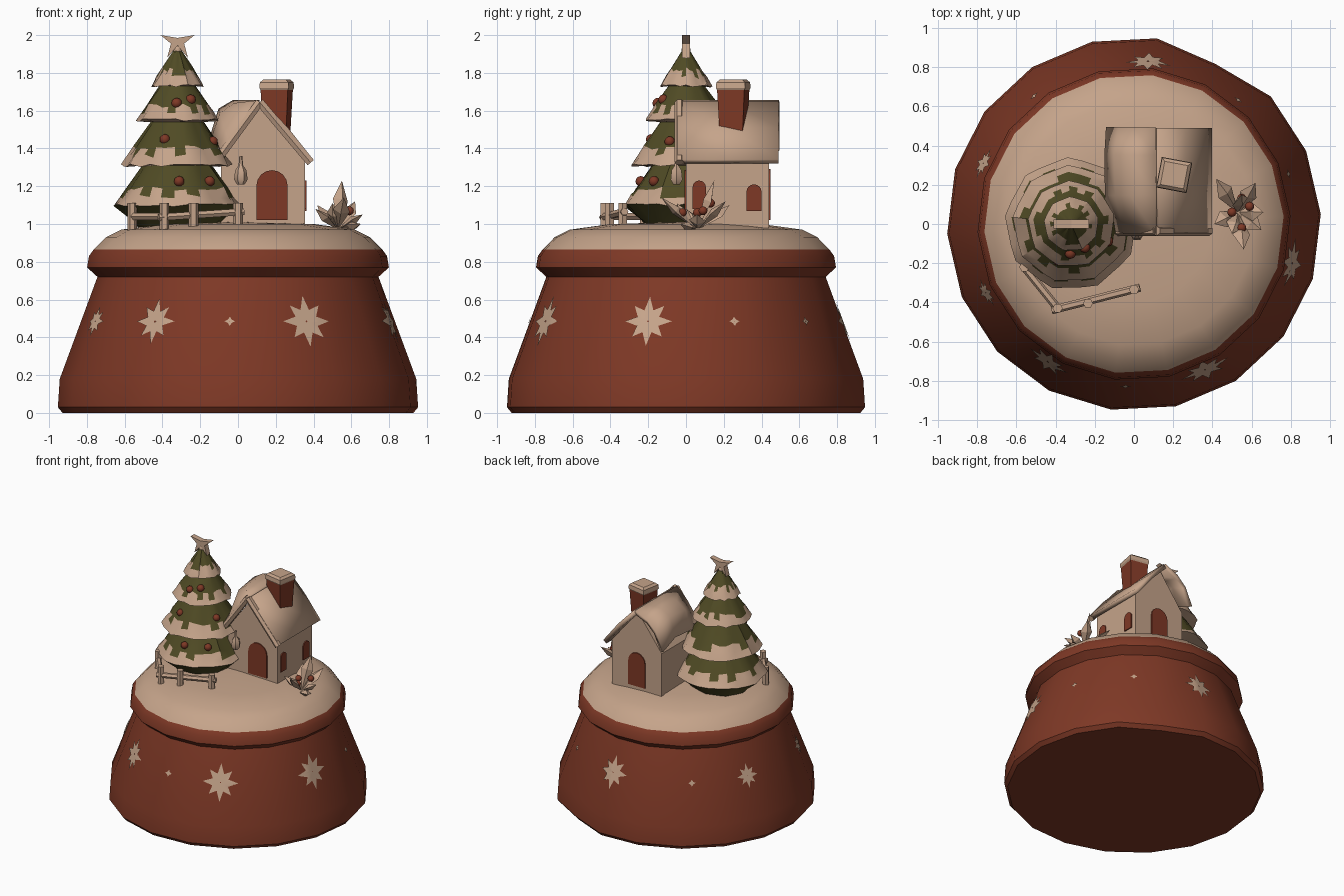
import bpy, bmesh, math, random
from mathutils import Vector, Matrix

random.seed(4)
if "Cube" in bpy.data.objects:
    bpy.data.objects.remove(bpy.data.objects["Cube"])


def material(name, rgb):
    m = bpy.data.materials.new(name)
    m.use_nodes = True
    m.diffuse_color = (*rgb, 1)
    m.node_tree.nodes["Principled BSDF"].inputs["Base Color"].default_value = (*rgb, 1)
    return m


RED = material("brick_red", (0.21, 0.04, 0.019))
CREAM = material("snow_cream", (0.56, 0.37, 0.255))
GREEN = material("pine_green", (0.08, 0.07, 0.018))


def finish(bm, name, mats, smooth=35):
    bmesh.ops.recalc_face_normals(bm, faces=bm.faces)
    me = bpy.data.meshes.new(name)
    bm.to_mesh(me)
    bm.free()
    for m in mats:
        me.materials.append(m)
    ob = bpy.data.objects.new(name, me)
    bpy.context.collection.objects.link(ob)
    if smooth:
        bpy.ops.object.select_all(action='DESELECT')
        ob.select_set(True)
        bpy.context.view_layer.objects.active = ob
        bpy.ops.object.shade_smooth_by_angle(angle=math.radians(smooth))
    return ob


def loft(name, rows, mats, pick=lambda r, c: 0, closed=True, caps=True, smooth=35):
    """Skin neighbouring rows of points; pick gives the material of a face."""
    bm = bmesh.new()
    vs = [[bm.verts.new(p) for p in row] for row in rows]
    n = len(rows[0])
    for r in range(len(rows) - 1):
        for c in range(n if closed else n - 1):
            d = (c + 1) % n
            f = bm.faces.new((vs[r][c], vs[r][d], vs[r + 1][d], vs[r + 1][c]))
            f.material_index = pick(r, c)
    if caps:
        bm.faces.new(vs[0])
        f = bm.faces.new(vs[-1])
        f.material_index = pick(len(rows) - 2, 0)
    return finish(bm, name, mats, smooth)


def ring(r, z, n, phase=0, centre=(0, 0)):
    return [(centre[0] + r * math.cos(phase + math.tau * i / n),
             centre[1] + r * math.sin(phase + math.tau * i / n), z) for i in range(n)]


def prism(name, outline, depth, mat, matrix):
    """Extrude a local x-z outline along local +y."""
    rows = [[matrix @ Vector((x, y, z)) for x, z in outline] for y in (0, depth)]
    return loft(name, rows, [mat], smooth=0)


def rod(name, a, b, r, mat, sides=6):
    a, b = Vector(a), Vector(b)
    q = (b - a).to_track_quat('Z', 'Y')
    rows = [[p + q @ Vector(v) for v in ring(r, 0, sides)] for p in (a, b)]
    return loft(name, rows, [mat], smooth=40)


def ball(name, loc, r, mat, squash=1):
    bm = bmesh.new()
    bmesh.ops.create_icosphere(bm, subdivisions=2, radius=r)
    bmesh.ops.transform(bm, matrix=Matrix.Translation(loc) @ Matrix.Diagonal((1, 1, squash, 1)),
                        verts=bm.verts)
    return finish(bm, name, [mat])


def poly_radius(a, n, phase):
    step = math.tau / n
    return math.cos(step / 2) / math.cos((a - phase) % step - step / 2)


# Base: bell shaped pedestal with a rim and a snow mound on top
SIDES, PHASE = 18, math.radians(3)
profile = [(0.93, 0.0), (0.955, 0.03), (0.945, 0.18), (0.745, 0.72), (0.80, 0.77), (0.79, 0.83),
           (0.765, 0.865), (0.70, 0.93), (0.62, 0.97), (0.40, 1.0), (0.03, 1.01)]
rows = [ring(r, z, SIDES, PHASE) for r, z in profile]
for row in rows[:3]:    # dent at the back
    x, y, z = row[3]
    row[3] = (x * 0.96, y * 0.96, z)
loft("base", rows, [RED, CREAM], lambda r, c: int(r >= 6))


# Snowflakes and dots laid on the pedestal wall
def on_wall(azimuth, u, z):
    r = 0.952 - 0.37 * (z - 0.18)
    a = azimuth + u / r
    r *= poly_radius(a, SIDES, PHASE)
    return (r * math.cos(a), r * math.sin(a), z)


def flake(name, degrees, size, tips=8):
    az = math.radians(degrees)
    rows = []
    for t in (0.05, 0.35, 0.7, 1):
        row = []
        for i in range(tips * 2):
            rad = size * t * (0.48 if i % 2 else 1 - 0.12 * (i % 4) / 2)
            b = math.tau * i / (tips * 2)
            row.append(on_wall(az, rad * math.cos(b), 0.485 + rad * math.sin(b)))
        rows.append(row)
    loft(name, rows, [CREAM], caps=False)


for i, (deg, size) in enumerate([(-64, 0.135), (-122, 0.12), (-14, 0.13), (85, 0.12),
                                 (158, 0.085), (205, 0.08)]):
    flake(f"snowflake_{i}", deg, size)
for i, deg in enumerate((-93, 18, 50, 128)):
    flake(f"snow_dot_{i}", deg, 0.028, 4)

# Tree: stacked skirts with ragged snow on the lower edges
TX, TY, COLS = -0.32, 0.0, 27
tiers = [(1.10, 0.345, 1.31, 0.19), (1.31, 0.305, 1.54, 0.145),
         (1.55, 0.225, 1.73, 0.10), (1.73, 0.142, 1.94, 0.008)]


def tree_row(r, z, wave=0):
    row = []
    for i in range(COLS):
        a = math.tau * i / COLS
        k = r * poly_radius(a, 9, 0.2)
        row.append((TX + k * math.cos(a), TY + k * math.sin(a), z + random.uniform(-wave, wave)))
    return row


rows, kinds = [tree_row(0.20, 0.97), tree_row(0.26, 1.03)], ["leaf", "leaf"]
for z0, r0, z1, r1 in tiers:
    for t, kind, wave in ((0, "snow", 0.008), (0.22, "ragged", 0.012), (0.42, "leaf", 0.012),
                          (1, "snow", 0)):
        rows.append(tree_row(r0 + (r1 - r0) * t, z0 + (z1 - z0) * t, wave))
        kinds.append(kind)
ragged = [random.random() < 0.5 for _ in range(COLS)]


def tree_paint(r, c):
    if kinds[r] == "ragged":
        return int(ragged[(c + 5 * r) % COLS])
    return int(kinds[r] == "snow")


loft("tree", rows, [GREEN, CREAM], tree_paint)
ball("tree_tip_snow", (TX, TY, 1.92), 0.025, CREAM, 1.2)

# Ornaments on the skirts
for i, (deg, k, t) in enumerate([(-92, 2, 0.5), (-88, 0, 0.6), (-25, 1, 0.55), (-60, 2, 0.6),
                                 (-110, 1, 0.6), (-45, 0, 0.6)]):
    z0, r0, z1, r1 = tiers[k]
    r, a = r0 + (r1 - r0) * t - 0.012, math.radians(deg)
    ball(f"ornament_{i}", (TX + r * math.cos(a), TY + r * math.sin(a), z0 + (z1 - z0) * t),
         0.028, RED)

# Star on the tree
half = [(0, 1.985), (0.09, 2.0), (0.035, 1.955), (0.055, 1.88), (0, 1.945)]
outline = half + [(-x, z) for x, z in half[-2:0:-1]]
prism("tree_star", outline, 0.044, CREAM, Matrix.Translation((TX, TY - 0.022, 0)))

# House walls
walls = [(-0.09, 0.98), (0.355, 0.98), (0.355, 1.34), (0.12, 1.62), (-0.09, 1.34)]
prism("house_walls", walls, 0.44, CREAM, Matrix.Translation((0, 0, 0)))


# Roof: straight right slope, swollen snowy left slope
def roof_panel(name, rows):
    ob = loft(name, rows, [CREAM], closed=False, caps=False)
    mod = ob.modifiers.new("thickness", 'SOLIDIFY')
    mod.thickness, mod.offset = 0.035, 0
    return ob


roof_panel("roof_right", [[(x, y, z) for x, z in ((0.115, 1.64), (0.25, 1.50), (0.385, 1.33))]
                          for y in (-0.045, 0.22, 0.49)])
straight = [(0.115, 1.64), (0.03, 1.54), (-0.04, 1.44), (-0.12, 1.32)]
swollen = [(0.115, 1.64), (-0.02, 1.64), (-0.09, 1.60), (-0.135, 1.45)]
roof_panel("roof_left", [[(a[0] + (b[0] - a[0]) * t, y, a[1] + (b[1] - a[1]) * t)
                          for a, b in zip(straight, swollen)]
                         for y, t in ((-0.045, 0), (0.15, 0.85), (0.35, 1), (0.49, 0.5))])
for side, x in (("left", -0.12), ("right", 0.385)):
    rod(f"roof_trim_{side}", (0.115, -0.035, 1.645), (x, -0.035, 1.325), 0.025, CREAM)


# Doors and windows
def arch(name, w, h, loc, turn):
    pts = [(-w / 2, 0), (w / 2, 0)]
    pts += [(w / 2 * math.cos(a), h - w / 2 + w / 2 * math.sin(a))
            for a in (math.pi * i / 8 for i in range(9))]
    prism(name, pts, 0.009, RED, Matrix.Translation(loc) @ Matrix.Rotation(turn, 4, 'Z'))


arch("front_door", 0.165, 0.265, (0.18, -0.008, 1.02), 0)
arch("back_door", 0.15, 0.27, (0.13, 0.448, 1.02), math.pi)
arch("side_window_front", 0.07, 0.15, (0.363, 0.07, 1.08), math.pi / 2)
arch("side_window_back", 0.08, 0.14, (0.363, 0.36, 1.07), math.pi / 2)

# Chimney, wider at the top, with a snow cap
CH = (0.205, 0.25)
loft("chimney", [ring(r, z, 4, 0.6, CH) for r, z in ((0.085, 1.45), (0.105, 1.73))], [RED], smooth=0)
loft("chimney_snow", [ring(r, z, 4, 0.6, CH) for r, z in
                      ((0.10, 1.705), (0.112, 1.72), (0.108, 1.75), (0.085, 1.765))], [CREAM], smooth=0)

# Lantern beside the door
loft("lantern", [ring(r, z, 6, 0, (0.015, -0.05)) for r, z in
                 ((0.02, 1.21), (0.036, 1.235), (0.03, 1.285), (0.012, 1.31), (0.008, 1.36))], [CREAM])

# Fence
corner, end, back = (-0.39, -0.43), (0.0, -0.335), (-0.56, -0.22)
for i, (x, y) in enumerate((corner, (-0.235, -0.405), end, back)):
    rod(f"fence_post_{i}", (x, y, 0.95), (x, y, 1.11), 0.026, CREAM)
rod("fence_front_rail", (-0.42, -0.44, 1.035), (0.03, -0.325, 1.065), 0.021, CREAM)
rod("fence_side_rail", (*corner, 1.04), (*back, 1.04), 0.021, CREAM)

# Plant beside the house: pointed folded leaves and berries
root = Vector((0.53, 0.06, 0.97))
tips = [(0.42, 0.23, 1.10), (0.62, 0.21, 1.12), (0.66, 0.06, 1.05), (0.56, -0.13, 1.14),
        (0.41, 0.0, 1.08), (0.55, 0.15, 1.23), (0.50, -0.05, 1.11), (0.65, -0.03, 1.0)]
for i, tip in enumerate(tips):
    tip = Vector(tip)
    axis = tip - root
    side = axis.cross(Vector((0.2, 0.1, 1))).normalized() * 0.045
    lift = side.cross(axis).normalized() * 0.025
    mid = root + axis * 0.6
    bm = bmesh.new()
    for p in (root, tip, mid + side, mid - side, mid + lift, mid - lift):
        bm.verts.new(p)
    bmesh.ops.convex_hull(bm, input=bm.verts)
    finish(bm, f"plant_leaf_{i}", [CREAM], 0)
for i, p in enumerate([(0.55, -0.02, 1.06), (0.59, 0.09, 1.07), (0.50, 0.06, 1.06), (0.55, 0.13, 1.11)]):
    ball(f"berry_{i}", p, 0.024, RED)
